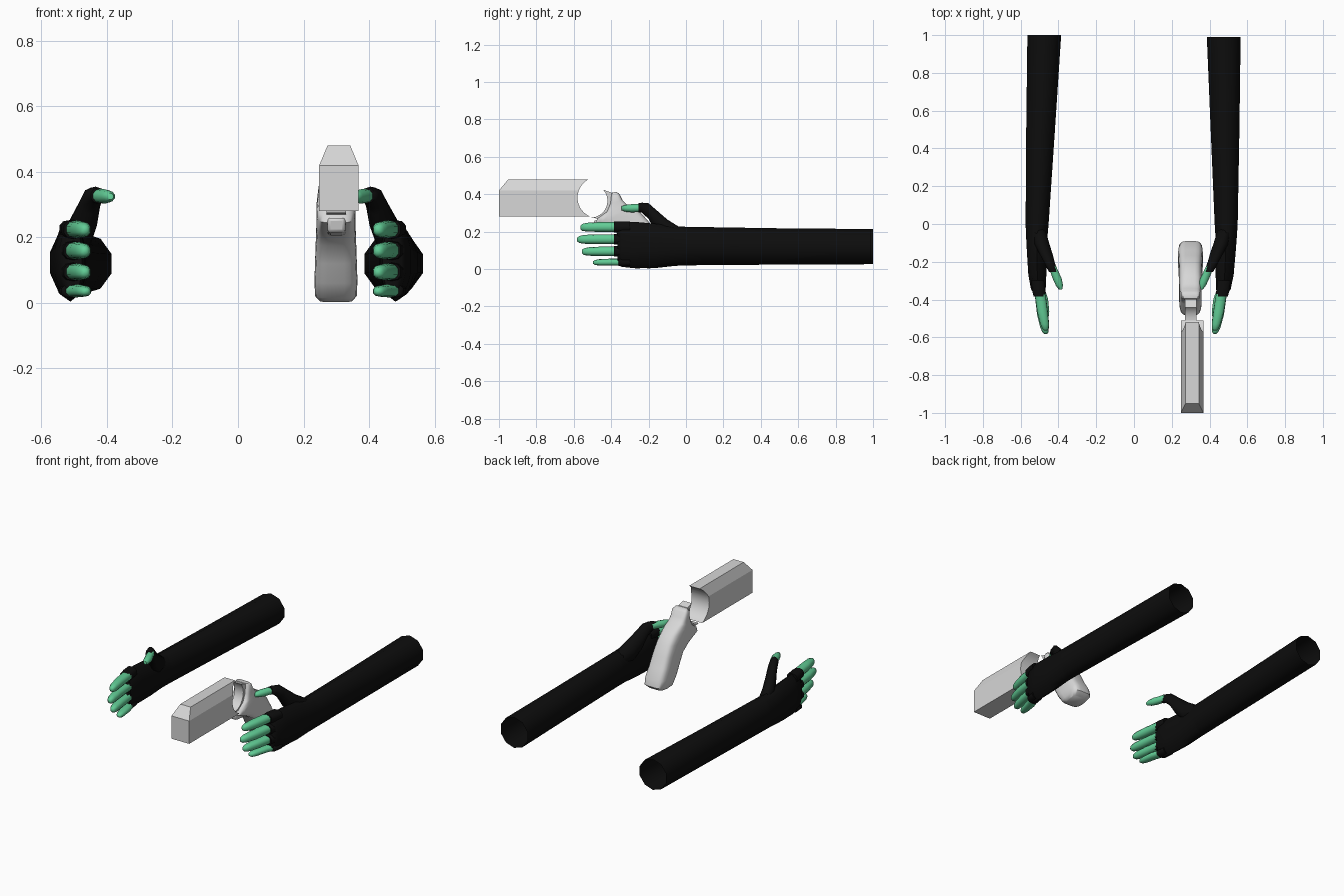
import bpy, bmesh, math
from mathutils import Vector

if "Cube" in bpy.data.objects:
    bpy.data.objects.remove(bpy.data.objects["Cube"])


def material(name, col):
    m = bpy.data.materials.new(name)
    m.diffuse_color = (*col, 1)
    m.use_nodes = True
    m.node_tree.nodes["Principled BSDF"].inputs["Base Color"].default_value = m.diffuse_color
    return m


BLACK = material("black_cloth", (0.004, 0.004, 0.004))
GREEN = material("green_skin", (0.12, 0.60, 0.30))
GREY = material("light_grey", (0.68, 0.68, 0.68))


def finish(name, bm, mat, angle=40):
    bmesh.ops.recalc_face_normals(bm, faces=bm.faces)
    me = bpy.data.meshes.new(name)
    bm.to_mesh(me)
    bm.free()
    me.materials.append(mat)
    ob = bpy.data.objects.new(name, me)
    bpy.context.collection.objects.link(ob)
    bpy.ops.object.select_all(action='DESELECT')
    ob.select_set(True)
    bpy.context.view_layer.objects.active = ob
    if angle:
        bpy.ops.object.shade_smooth_by_angle(angle=math.radians(angle))
    return ob


def loft(name, rings, mat, caps=(True, True), angle=40):
    """Skin a list of equal-sized point rings."""
    bm = bmesh.new()
    vs = [[bm.verts.new(p) for p in r] for r in rings]
    n = len(vs[0])
    for a, b in zip(vs, vs[1:]):
        for i in range(n):
            bm.faces.new((a[i], a[(i + 1) % n], b[(i + 1) % n], b[i]))
    if caps[0]:
        bm.faces.new(vs[0])
    if caps[1]:
        bm.faces.new(vs[-1])
    return finish(name, bm, mat, angle)


def ring(centre, u, v, n, p=1.0):
    """Rounded ring around a centre; p below 1 makes it boxier."""
    pts = []
    for i in range(n):
        a = 2 * math.pi * (i + 0.5) / n
        c, s = math.cos(a), math.sin(a)
        pts.append(Vector(centre) + Vector(u) * math.copysign(abs(c) ** p, c)
                   + Vector(v) * math.copysign(abs(s) ** p, s))
    return pts


def limb(name, side, stations, mat, n=10, p=1.0, caps=(True, True)):
    """Tube of x-z sections (y, x, z, rx, rz), mirrored for the left side."""
    rings = []
    for y, x, z, rx, rz in stations:
        if side < 0:
            x = -x - 0.025 * (1 - y)
        rings.append(ring((x, y, z), (rx, 0, 0), (0, 0, rz), n, p))
    return loft(name, rings, mat, caps, 60)


def extrude_x(name, profile, x0, x1, mat, angle=40):
    return loft(name, [[(x, y, z) for y, z in profile] for x in (x0, x1)], mat, angle=angle)


# Arms, hands, thumbs and fingers
FINGERS = (("index", 0.225, 0.026, -0.565), ("middle", 0.160, 0.026, -0.582),
           ("ring", 0.095, 0.025, -0.557), ("little", 0.037, 0.019, -0.497))
for side, label in ((1, "right"), (-1, "left")):
    limb(label + "_sleeve", side, [
        (0.99 if side > 0 else 1.0, 0.475, 0.12, 0.094, 0.094),
        (0.5, 0.482, 0.121, 0.080, 0.097),
        (0.0, 0.488, 0.123, 0.064, 0.103)], BLACK, caps=(False, False))
    limb(label + "_hand", side, [
        (0.0, 0.488, 0.123, 0.064, 0.103),
        (-0.06, 0.488, 0.123, 0.060, 0.106),
        (-0.16, 0.485, 0.124, 0.055, 0.118),
        (-0.27, 0.480, 0.128, 0.050, 0.124),
        (-0.345, 0.473, 0.130, 0.041, 0.118),
        (-0.365, 0.470, 0.130, 0.030, 0.108)], BLACK, caps=(False, True))
    limb(label + "_thumb_base", side, [
        (-0.02, 0.485, 0.17, 0.040, 0.045),
        (-0.10, 0.462, 0.20, 0.042, 0.065),
        (-0.16, 0.436, 0.255, 0.036, 0.062),
        (-0.20, 0.419, 0.310, 0.030, 0.042),
        (-0.235, 0.404, 0.328, 0.027, 0.027),
        (-0.255, 0.395, 0.328, 0.024, 0.024)], BLACK)
    limb(label + "_thumb", side, [
        (-0.225, 0.402, 0.328, 0.022, 0.021),
        (-0.29, 0.374, 0.325, 0.025, 0.022),
        (-0.325, 0.362, 0.325, 0.020, 0.018),
        (-0.346, 0.356, 0.325, 0.010, 0.010)], GREEN)
    for fname, z, r, tip in FINGERS:
        limb(f"{label}_{fname}_cuff", side, [
            (-0.30, 0.478, z, 0.036, r * 1.1),
            (-0.355, 0.470, z, 0.036, r * 1.15),
            (-0.385 if fname != "little" else -0.36, 0.466, z, 0.032, r * 1.08)],
            BLACK, p=0.8)
        limb(f"{label}_{fname}_finger", side, [
            (-0.35, 0.466, z, 0.030, r),
            (tip + 0.10, 0.448, z, 0.029, r),
            (tip + 0.035, 0.435, z - 0.001, 0.024, r * 0.9),
            (tip + 0.010, 0.430, z - 0.002, 0.017, r * 0.7),
            (tip, 0.428, z - 0.002, 0.008, r * 0.35)], GREEN, p=0.85)

# Slide block with tapered top and sloped nose
CX = 0.308
bm = bmesh.new()
coords = []
for y, top_y, low in ((-1.0, -0.95, 0.28), (-0.46, -0.46, 0.28)):
    coords.append([bm.verts.new(c) for c in (
        (CX - 0.06, y, low), (CX + 0.06, y, low), (CX + 0.06, y, 0.42),
        (CX + 0.035, top_y, 0.48), (CX - 0.035, top_y, 0.48), (CX - 0.06, y, 0.42))])
f, b = coords
for i in range(6):
    bm.faces.new((f[i], f[(i + 1) % 6], b[(i + 1) % 6], b[i]))
bm.faces.new((f[0], f[1], f[2], f[5]))
bm.faces.new((f[2], f[3], f[4], f[5]))
bm.faces.new(b)
slide = finish("slide", bm, GREY, 0)

# Round hollow at the back of the slide
disc = [(-0.47 + 0.11 * math.cos(math.tau * i / 40), 0.382 + 0.11 * math.sin(math.tau * i / 40))
        for i in range(40)]
cutter = extrude_x("slide_cutter", disc, 0.1, 0.5, GREY, 0)
cutter.hide_render = True
mod = slide.modifiers.new("hollow", 'BOOLEAN')
mod.operation = 'DIFFERENCE'
mod.solver = 'EXACT'
mod.object = cutter
bpy.context.view_layer.objects.active = slide
bpy.ops.object.modifier_apply(modifier=mod.name)
bpy.data.objects.remove(cutter)
bpy.ops.object.select_all(action='DESELECT')
slide.select_set(True)
bpy.ops.object.shade_smooth_by_angle(angle=math.radians(20))

# Curved grip: front point, back point, half width
GRIP = (((-0.205, 0.003), (-0.115, 0.012), 0.050),
        ((-0.235, 0.015), (-0.090, 0.035), 0.064),
        ((-0.270, 0.060), (-0.098, 0.075), 0.066),
        ((-0.305, 0.120), (-0.135, 0.135), 0.064),
        ((-0.340, 0.175), (-0.165, 0.195), 0.062),
        ((-0.400, 0.210), (-0.200, 0.255), 0.060),
        ((-0.485, 0.245), (-0.240, 0.300), 0.060),
        ((-0.475, 0.270), (-0.275, 0.325), 0.059),
        ((-0.425, 0.305), (-0.315, 0.345), 0.056),
        ((-0.405, 0.350), (-0.340, 0.370), 0.052),
        ((-0.400, 0.395), (-0.355, 0.400), 0.050),
        ((-0.395, 0.410), (-0.370, 0.412), 0.040))
rings = []
for fr, bk, w in GRIP:
    fr, bk = Vector((CX - 0.009, *fr)), Vector((CX - 0.009, *bk))
    rings.append(ring((fr + bk) / 2, (w, 0, 0), (bk - fr) / 2, 20, 0.5))
loft("grip", rings, GREY, angle=50)

# Crescent neck in front of the grip
arc = [(-0.51 + 0.09 * math.cos(math.radians(a)), 0.365 + 0.09 * math.sin(math.radians(a)))
       for a in range(-90, 41, 10)]
extrude_x("crescent_neck", arc + [(-0.40, 0.41), (-0.38, 0.34), (-0.43, 0.265)],
          CX - 0.038, CX + 0.022, GREY, 30)

# Trigger
trig = extrude_x("trigger", [(-0.485, 0.215), (-0.40, 0.205), (-0.40, 0.26), (-0.495, 0.26)],
                 CX - 0.035, CX + 0.02, GREY)
bev = trig.modifiers.new("soft_edges", 'BEVEL')
bev.width = 0.01
bev.segments = 2
